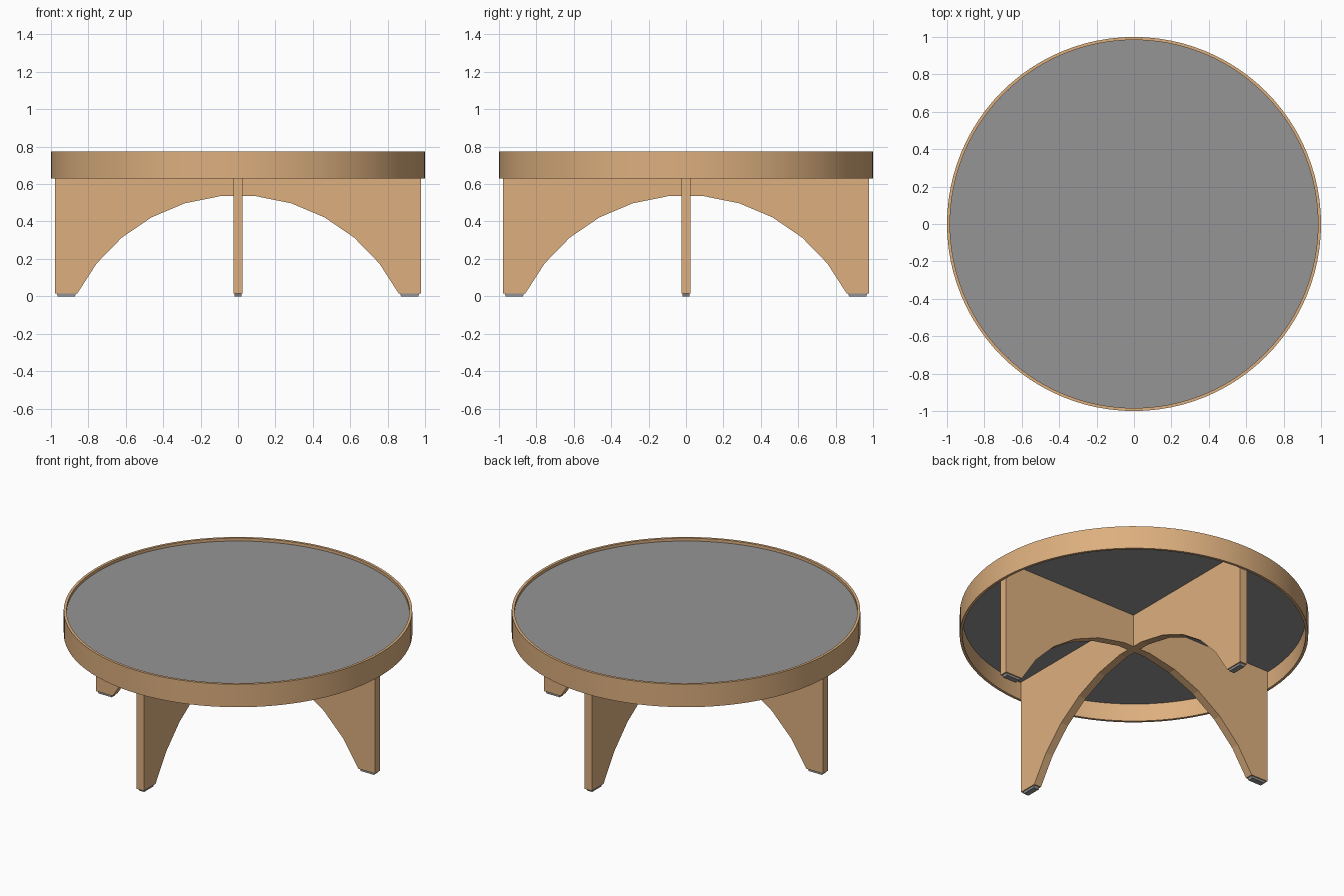
import bpy, bmesh, math
from mathutils import Matrix

cube = bpy.data.objects.get("Cube")
if cube:
    bpy.data.objects.remove(cube, do_unlink=True)


def material(name, color):
    m = bpy.data.materials.new(name)
    m.use_nodes = True
    m.diffuse_color = (*color, 1)
    m.node_tree.nodes["Principled BSDF"].inputs["Base Color"].default_value = (*color, 1)
    return m


wood = material("light_wood", (0.72, 0.43, 0.21))
grey = material("grey", (0.30, 0.30, 0.30))


def finish(name, bm, mat, smooth=False):
    bmesh.ops.recalc_face_normals(bm, faces=bm.faces)
    mesh = bpy.data.meshes.new(name)
    bm.to_mesh(mesh)
    bm.free()
    mesh.materials.append(mat)
    ob = bpy.data.objects.new(name, mesh)
    bpy.context.scene.collection.objects.link(ob)
    if smooth:
        bpy.ops.object.select_all(action="DESELECT")
        ob.select_set(True)
        bpy.context.view_layer.objects.active = ob
        bpy.ops.object.shade_smooth_by_angle(angle=math.radians(30))
    return ob


def prism(name, outline, thickness, mat, turn=0):
    """Extrude an x-z outline along y, centred, then turn about z."""
    bm = bmesh.new()
    face = bm.faces.new([bm.verts.new((x, -thickness / 2, z)) for x, z in outline])
    new = bmesh.ops.extrude_face_region(bm, geom=[face])["geom"]
    bmesh.ops.translate(bm, vec=(0, thickness, 0),
                        verts=[v for v in new if isinstance(v, bmesh.types.BMVert)])
    bm.transform(Matrix.Rotation(turn, 4, "Z"))
    return finish(name, bm, mat)


SEGMENTS = 96
RIM_BOTTOM, RIM_TOP = 0.63, 0.775
PANEL_BOTTOM, PANEL_TOP = 0.742, 0.757
INNER = 0.984

# Bent wood rim: a rectangular section spun round z
bm = bmesh.new()
section = [(INNER, RIM_BOTTOM), (1, RIM_BOTTOM), (1, RIM_TOP), (INNER, RIM_TOP)]
ring = [bm.verts.new((r, 0, z)) for r, z in section]
edges = [bm.edges.new((ring[i], ring[(i + 1) % 4])) for i in range(4)]
bmesh.ops.spin(bm, geom=ring + edges, cent=(0, 0, 0), axis=(0, 0, 1),
               angle=2 * math.pi, steps=SEGMENTS, use_merge=True)
bmesh.ops.remove_doubles(bm, verts=bm.verts, dist=0.0001)
finish("rim", bm, wood, smooth=True)

# Recessed round top panel
bm = bmesh.new()
bmesh.ops.create_cone(bm, cap_ends=True, segments=SEGMENTS, radius1=INNER, radius2=INNER,
                      depth=PANEL_TOP - PANEL_BOTTOM)
bmesh.ops.translate(bm, verts=bm.verts, vec=(0, 0, (PANEL_TOP + PANEL_BOTTOM) / 2))
finish("top_panel", bm, grey, smooth=True)

# Two crossed boards, each cut by a wide arch
HALF, FOOT, ARCH_TOP, LEG_BOTTOM = 0.978, 0.86, 0.54, 0.014
rise = ARCH_TOP - LEG_BOTTOM
radius = (FOOT ** 2 + rise ** 2) / (2 * rise)
sweep = math.asin(FOOT / radius)
STEPS = 11
arch = []
for i in range(STEPS + 1):
    a = sweep * (1 - 2 * i / STEPS)
    arch.append((radius * math.sin(a), ARCH_TOP - radius + radius * math.cos(a)))
outline = arch + [(-HALF, LEG_BOTTOM), (-HALF, PANEL_BOTTOM),
                  (HALF, PANEL_BOTTOM), (HALF, LEG_BOTTOM)]
for name, turn in (("leg_board_across", 0), ("leg_board_along", math.pi / 2)):
    prism(name, outline, 0.05, wood, turn)

# Slightly tapered glides under the four feet
glide = [(0.872, 0), (0.964, 0), (0.969, LEG_BOTTOM), (0.867, LEG_BOTTOM)]
for i, side in enumerate(("left", "back", "right", "front")):
    prism(side + "_foot_glide", glide, 0.036, grey, i * math.pi / 2)
